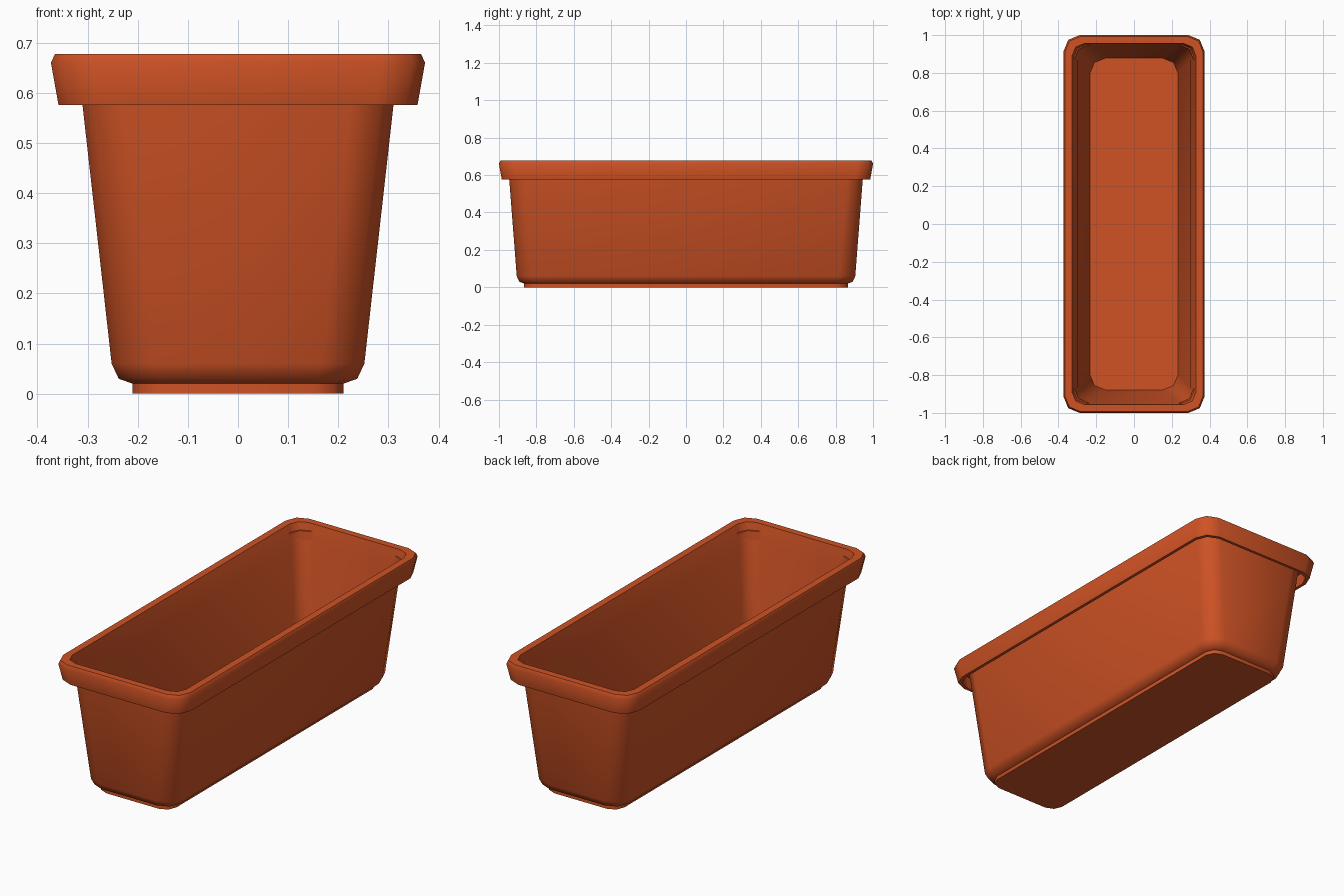
import bpy, bmesh, math

if "Cube" in bpy.data.objects:
    bpy.data.objects.remove(bpy.data.objects["Cube"])

terracotta = bpy.data.materials.new("terracotta")
terracotta.diffuse_color = (0.62, 0.085, 0.018, 1)
terracotta.use_nodes = True
terracotta.node_tree.nodes["Principled BSDF"].inputs["Base Color"].default_value = terracotta.diffuse_color
SEG = 2  # segments per rounded corner


def ring(bm, hx, hy, r, z):
    """Rounded rectangle of vertices at height z."""
    verts = []
    for k, (sx, sy) in enumerate([(1, 1), (-1, 1), (-1, -1), (1, -1)]):
        for i in range(SEG + 1):
            a = math.pi / 2 * (k + i / SEG)
            verts.append(bm.verts.new((sx * (hx - r) + r * math.cos(a),
                                       sy * (hy - r) + r * math.sin(a), z)))
    return verts


def loft(name, profile, angle):
    """Skin rounded rectangles together and cap both ends."""
    bm = bmesh.new()
    rings = [ring(bm, *p) for p in profile]
    n = len(rings[0])
    for a, b in zip(rings, rings[1:]):
        for i in range(n):
            j = (i + 1) % n
            bm.faces.new((a[i], a[j], b[j], b[i]))
    bm.faces.new(rings[0][::-1])
    bm.faces.new(rings[-1])
    bmesh.ops.recalc_face_normals(bm, faces=bm.faces)
    me = bpy.data.meshes.new(name)
    bm.to_mesh(me)
    bm.free()
    ob = bpy.data.objects.new(name, me)
    bpy.context.collection.objects.link(ob)
    me.materials.append(terracotta)
    bpy.ops.object.select_all(action='DESELECT')
    ob.select_set(True)
    bpy.context.view_layer.objects.active = ob
    bpy.ops.object.shade_smooth_by_angle(angle=math.radians(angle))
    return ob


# Planter: foot, tapered wall, hanging lip, rim top, inner wall, floor
loft("planter_box", [
    (0.21, 0.865, 0.06, 0.0),
    (0.21, 0.865, 0.06, 0.02),
    (0.238, 0.892, 0.08, 0.03),
    (0.252, 0.905, 0.085, 0.06),
    (0.31, 0.945, 0.085, 0.575),
    (0.318, 0.951, 0.085, 0.64),
    (0.349, 0.976, 0.085, 0.645),   # hollow underside of the lip
    (0.342, 0.970, 0.08, 0.576),
    (0.358, 0.985, 0.085, 0.576),
    (0.373, 1.0, 0.085, 0.66),
    (0.365, 0.992, 0.08, 0.678),
    (0.328, 0.956, 0.065, 0.678),
    (0.30, 0.94, 0.07, 0.575),
    (0.233, 0.878, 0.08, 0.035),
], 50)
